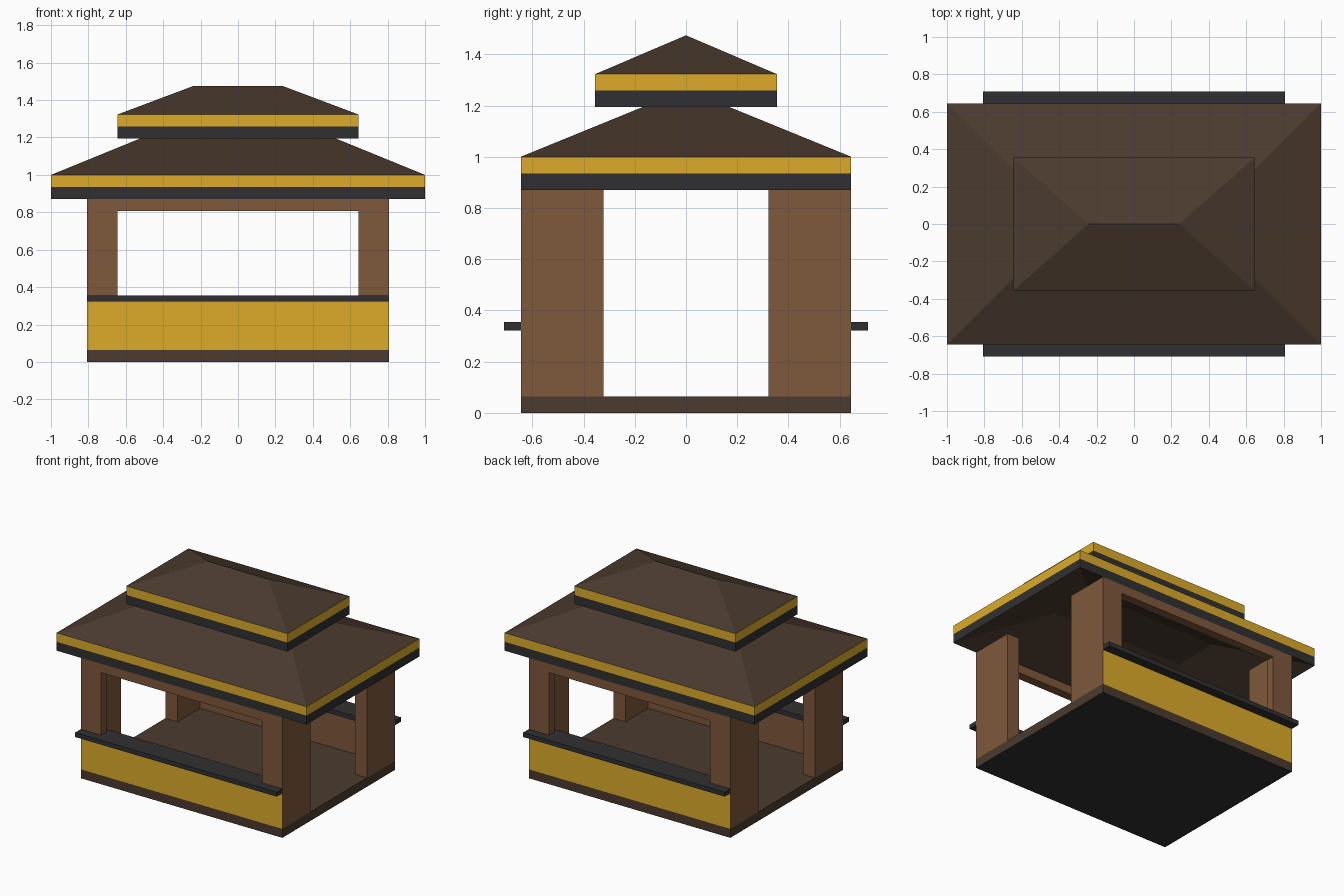
import bpy, bmesh

if "Cube" in bpy.data.objects:
    bpy.data.objects.remove(bpy.data.objects["Cube"])

U = 1 / 31  # modelling module: all sizes below are in modules


def material(name, rgb):
    m = bpy.data.materials.new(name)
    m.diffuse_color = (*rgb, 1)
    m.use_nodes = True
    m.node_tree.nodes["Principled BSDF"].inputs["Base Color"].default_value = m.diffuse_color
    return m


GOLD = material("gold", (0.72, 0.41, 0.023))
WOOD = material("wood", (0.212, 0.098, 0.045))
DARK_WOOD = material("dark_wood", (0.07, 0.043, 0.028))
CHARCOAL = material("charcoal", (0.03, 0.03, 0.032))


def add_object(name, bm, *mats):
    bmesh.ops.recalc_face_normals(bm, faces=bm.faces)
    bmesh.ops.scale(bm, vec=(U, U, U), verts=bm.verts)
    me = bpy.data.meshes.new(name)
    bm.to_mesh(me)
    bm.free()
    for m in mats:
        me.materials.append(m)
    ob = bpy.data.objects.new(name, me)
    bpy.context.collection.objects.link(ob)
    return ob


def prism(bm, outline, z0, z1):
    """Extrude a plan outline from z0 to z1."""
    lo = [bm.verts.new((x, y, z0)) for x, y in outline]
    hi = [bm.verts.new((x, y, z1)) for x, y in outline]
    bm.faces.new(lo)
    bm.faces.new(hi)
    n = len(outline)
    return [bm.faces.new((lo[i], lo[(i + 1) % n], hi[(i + 1) % n], hi[i])) for i in range(n)]


def rect(x0, x1, y0, y1):
    return [(x0, y0), (x1, y0), (x1, y1), (x0, y1)]


# Floor slab with a charcoal underside
bm = bmesh.new()
prism(bm, rect(-25, 25, -20, 20), 0, 2)
for f in bm.faces:
    if f.calc_center_median().z < 0.1:
        f.material_index = 1
add_object("floor_slab", bm, DARK_WOOD, CHARCOAL)

for side, s in (("front", -1), ("back", 1)):
    # Low wall, gold on its outer face
    bm = bmesh.new()
    faces = prism(bm, rect(-25, 25, 18 * s, 20 * s), 2, 10)
    faces[2].material_index = 1
    add_object(side + "_low_wall", bm, WOOD, GOLD)

    # Counter top: wide outer lip, narrower inside between the posts
    bm = bmesh.new()
    prism(bm, [(-25, 22 * s), (25, 22 * s), (25, 20 * s), (22, 20 * s),
               (22, 17 * s), (-22, 17 * s), (-22, 20 * s), (-25, 20 * s)], 10, 11)
    add_object(side + "_counter", bm, CHARCOAL)

    # Beam above the opening
    bm = bmesh.new()
    prism(bm, rect(-20, 20, 18 * s, 20 * s), 25, 27)
    add_object(side + "_beam", bm, WOOD)

    # L-shaped corner posts, lower part only behind the low wall
    for end, e in (("left", -1), ("right", 1)):
        bm = bmesh.new()
        prism(bm, [(25 * e, 20 * s), (20 * e, 20 * s), (20 * e, 18 * s),
                   (22 * e, 18 * s), (22 * e, 10 * s), (25 * e, 10 * s)], 10, 27)
        prism(bm, rect(22 * e, 25 * e, 10 * s, 18 * s), 2, 10)
        add_object(f"{side}_{end}_post", bm, WOOD)


def roof(name, hx, hy, tx, ty, z, rise):
    """Hipped roof shell: banded eaves, with an underside parallel to the slopes."""
    bm = bmesh.new()
    rings = []
    for x, y, h in ((tx, ty, z + rise), (hx, hy, z), (hx, hy, z + 2),
                    (hx, hy, z + 4), (tx, ty, z + 4 + rise)):
        rings.append([bm.verts.new((px, py, h)) for px, py in rect(-x, x, -y, y)])
    for k, mat in enumerate((0, 2, 1, 0)):
        a, b = rings[k], rings[k + 1]
        for i in range(4):
            j = (i + 1) % 4
            bm.faces.new((a[i], a[j], b[j], b[i])).material_index = mat
    bm.faces.new(rings[0])
    bm.faces.new(rings[-1])
    # collapse the flat top when it is only a ridge line
    bmesh.ops.remove_doubles(bm, verts=bm.verts, dist=0.001)
    add_object(name, bm, DARK_WOOD, GOLD, CHARCOAL)


roof("lower_roof", 31, 20, 16.3, 5.3, 27, 6)
roof("upper_roof", 20, 11, 7.5, 0, 37, 4.7)
